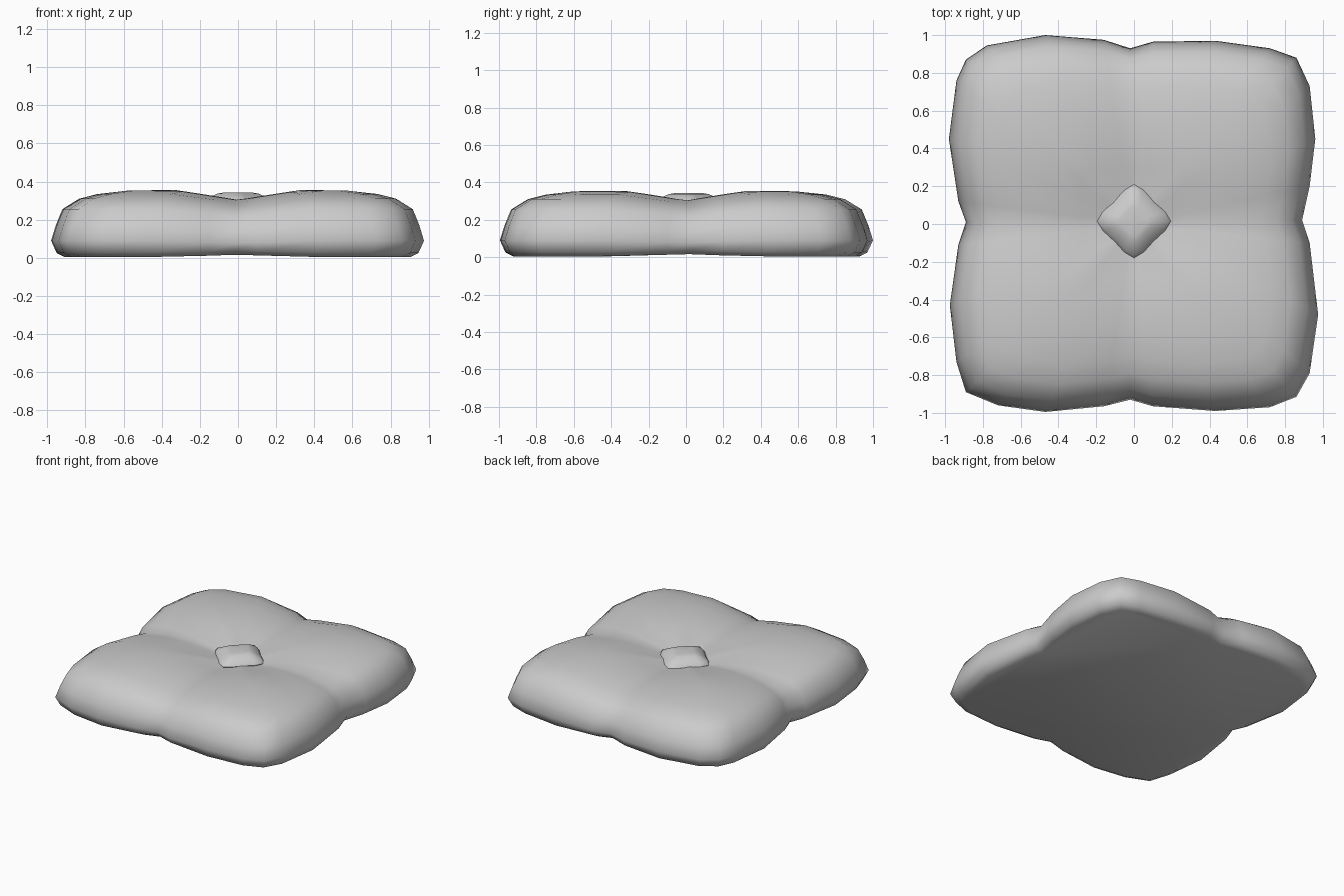
import bpy, bmesh, math

cube = bpy.data.objects.get("Cube")
if cube:
    bpy.data.objects.remove(cube)

fabric = bpy.data.materials.new("light grey fabric")
fabric.use_nodes = True
fabric.diffuse_color = (0.6, 0.6, 0.6, 1)
fabric.node_tree.nodes["Principled BSDF"].inputs["Base Color"].default_value = (0.6, 0.6, 0.6, 1)


def loft(name, outline, rings, centre, height, sharp):
    """Stack scaled copies of an outline, from the bottom ring to the top ring, and close both ends."""
    bm = bmesh.new()
    cx, cy = centre

    def vert(x, y, scale, z):
        px, py = cx + (x - cx) * scale, cy + (y - cy) * scale
        return bm.verts.new((px, py, height(px, py, z)))

    loops = [[vert(x, y, s, z) for x, y in outline] for s, z in rings]
    n = len(outline)
    for low, high in zip(loops, loops[1:]):
        for i in range(n):
            j = (i + 1) % n
            bm.faces.new((low[i], low[j], high[j], high[i]))
    bm.faces.new(reversed(loops[0]))
    tip = vert(cx, cy, 0, rings[-1][1])
    for i in range(n):
        bm.faces.new((loops[-1][i], loops[-1][(i + 1) % n], tip))
    mesh = bpy.data.meshes.new(name)
    bm.to_mesh(mesh)
    bm.free()
    mesh.materials.append(fabric)
    ob = bpy.data.objects.new(name, mesh)
    bpy.context.collection.objects.link(ob)
    bpy.ops.object.select_all(action="DESELECT")
    ob.select_set(True)
    bpy.context.view_layer.objects.active = ob
    bpy.ops.object.shade_smooth_by_angle(angle=math.radians(sharp))
    return ob


# Cushion: four soft lobes, pinched at the middle of each side
cushion_outline = [
    (0.89, 0.02), (0.93, 0.2), (0.96, 0.45), (0.93, 0.73), (0.86, 0.88), (0.72, 0.93),
    (0.43, 0.97), (0.1, 0.965), (-0.02, 0.93), (-0.16, 0.975), (-0.47, 1.0), (-0.78, 0.945),
    (-0.89, 0.87), (-0.94, 0.76), (-0.98, 0.45), (-0.93, 0.12), (-0.89, 0.01), (-0.93, -0.11),
    (-0.975, -0.43), (-0.94, -0.73), (-0.89, -0.89), (-0.72, -0.96), (-0.47, -0.995),
    (-0.16, -0.965), (-0.02, -0.93), (0.1, -0.965), (0.43, -0.99), (0.72, -0.97),
    (0.86, -0.915), (0.93, -0.79), (0.975, -0.48), (0.93, -0.1)]
cushion_rings = [(0.93, 0.005), (0.97, 0.025), (1, 0.09), (0.975, 0.17), (0.94, 0.255),
                 (0.85, 0.31), (0.75, 0.335), (0.62, 0.352), (0.45, 0.355), (0.3, 0.35), (0.15, 0.335)]


def lobes(x, y, z):
    """Press grooves along both axes and a hollow in the middle; lift the base slightly at the seams."""
    groove = max(0, 1 - min(abs(x), abs(y)) / 0.32)
    hollow = max(0, 1 - math.hypot(x, y) / 0.45)
    if z < 0.05:
        return z + 0.012 * groove
    return z - (0.05 * groove + 0.02 * hollow) * min(1, z / 0.33)


loft("cushion", cushion_outline, cushion_rings, (0, 0), lobes, 50)

# Button: rounded diamond resting in the hollow
button_outline = []
for k in range(4):
    a = k * math.pi / 2
    for u, v in ((0.165, -0.05), (0.195, 0), (0.165, 0.05), (0.105, 0.105)):
        button_outline.append((u * math.cos(a) - v * math.sin(a),
                               0.015 + u * math.sin(a) + v * math.cos(a)))
button_rings = [(0.85, 0.25), (1, 0.285), (0.92, 0.305), (0.55, 0.337), (0.4, 0.342)]
loft("button", button_outline, button_rings, (0, 0.015), lambda x, y, z: z, 60)
